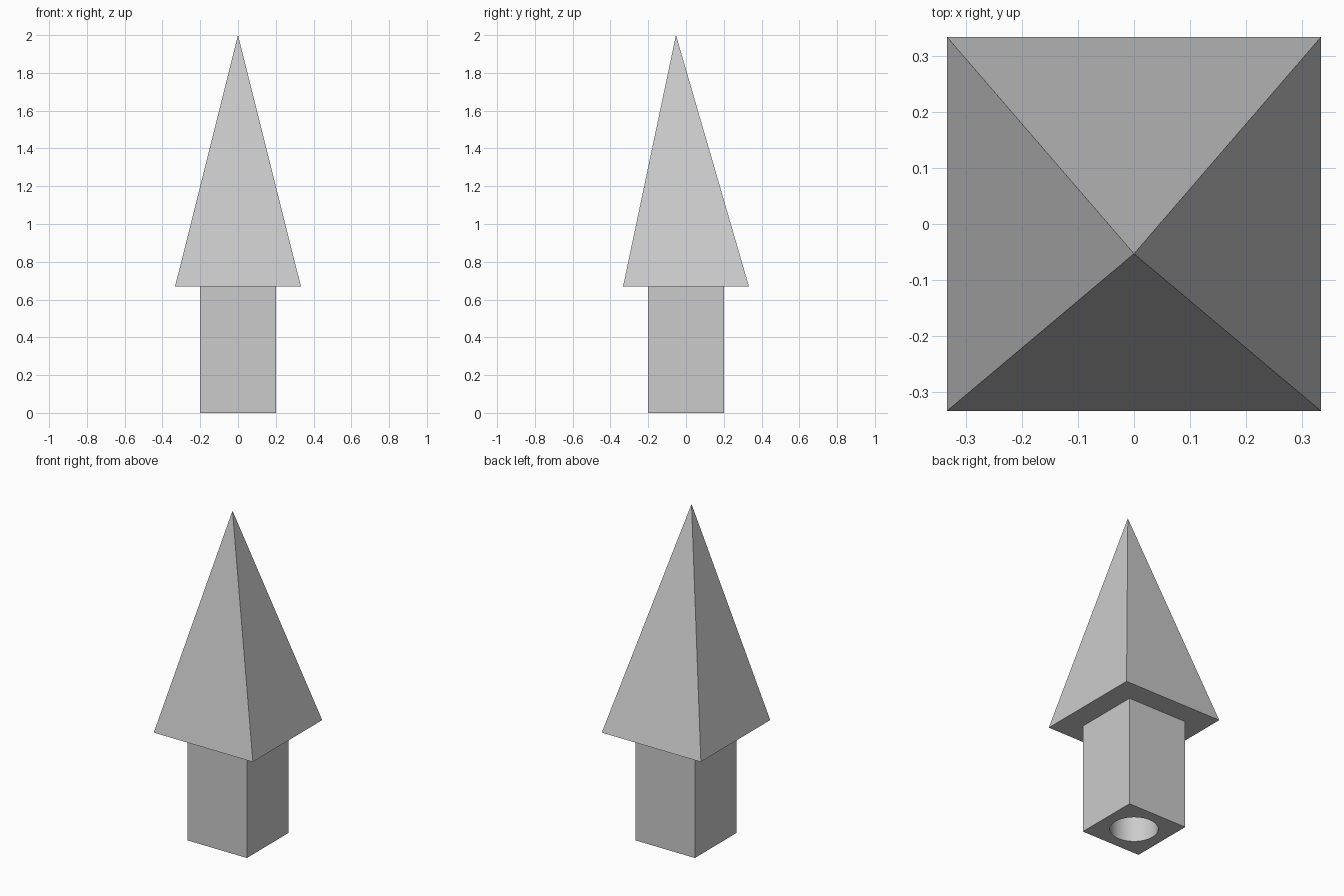
import bpy
import bmesh

cube = bpy.data.objects.get("Cube")
if cube:
    bpy.data.objects.remove(cube, do_unlink=True)

HALF_POST, POST_TOP = 0.2, 0.67
HALF_TIP, APEX = 0.333, (0, -0.053, 2)
HOLE_RADIUS = 0.133

grey = bpy.data.materials.new("plain grey")
grey.use_nodes = True
colour = (0.6, 0.6, 0.6, 1)
grey.diffuse_color = colour
grey.node_tree.nodes["Principled BSDF"].inputs["Base Color"].default_value = colour


def finish(bm, name):
    """Turn a bmesh into a grey object."""
    bmesh.ops.recalc_face_normals(bm, faces=bm.faces)
    mesh = bpy.data.meshes.new(name)
    bm.to_mesh(mesh)
    bm.free()
    mesh.materials.append(grey)
    obj = bpy.data.objects.new(name, mesh)
    bpy.context.collection.objects.link(obj)
    return obj


def square(bm, half, z):
    corners = [(-half, -half), (half, -half), (half, half), (-half, half)]
    return [bm.verts.new((x, y, z)) for x, y in corners]


# Pyramid tip with its apex leaning to the front
bm = bmesh.new()
base = square(bm, HALF_TIP, POST_TOP)
apex = bm.verts.new(APEX)
bm.faces.new(base)
for i in range(4):
    bm.faces.new((base[i], base[(i + 1) % 4], apex))
finish(bm, "pyramid_tip")

# Square post
bm = bmesh.new()
face = bm.faces.new(square(bm, HALF_POST, 0))
top = bmesh.ops.extrude_face_region(bm, geom=[face])["geom"]
bmesh.ops.translate(bm, vec=(0, 0, POST_TOP),
                    verts=[g for g in top if isinstance(g, bmesh.types.BMVert)])
post = finish(bm, "square_post")

# Round socket bored up through the post
bm = bmesh.new()
bmesh.ops.create_cone(bm, cap_ends=True, segments=64, radius1=HOLE_RADIUS,
                      radius2=HOLE_RADIUS, depth=2)
cutter = finish(bm, "socket_cutter")
cutter.hide_render = True

bore = post.modifiers.new("socket", 'BOOLEAN')
bore.operation = 'DIFFERENCE'
bore.solver = 'EXACT'
bore.object = cutter

bpy.ops.object.select_all(action='DESELECT')
post.select_set(True)
bpy.context.view_layer.objects.active = post
bpy.ops.object.modifier_apply(modifier=bore.name)
bpy.data.objects.remove(cutter, do_unlink=True)
bpy.ops.object.shade_smooth_by_angle()
